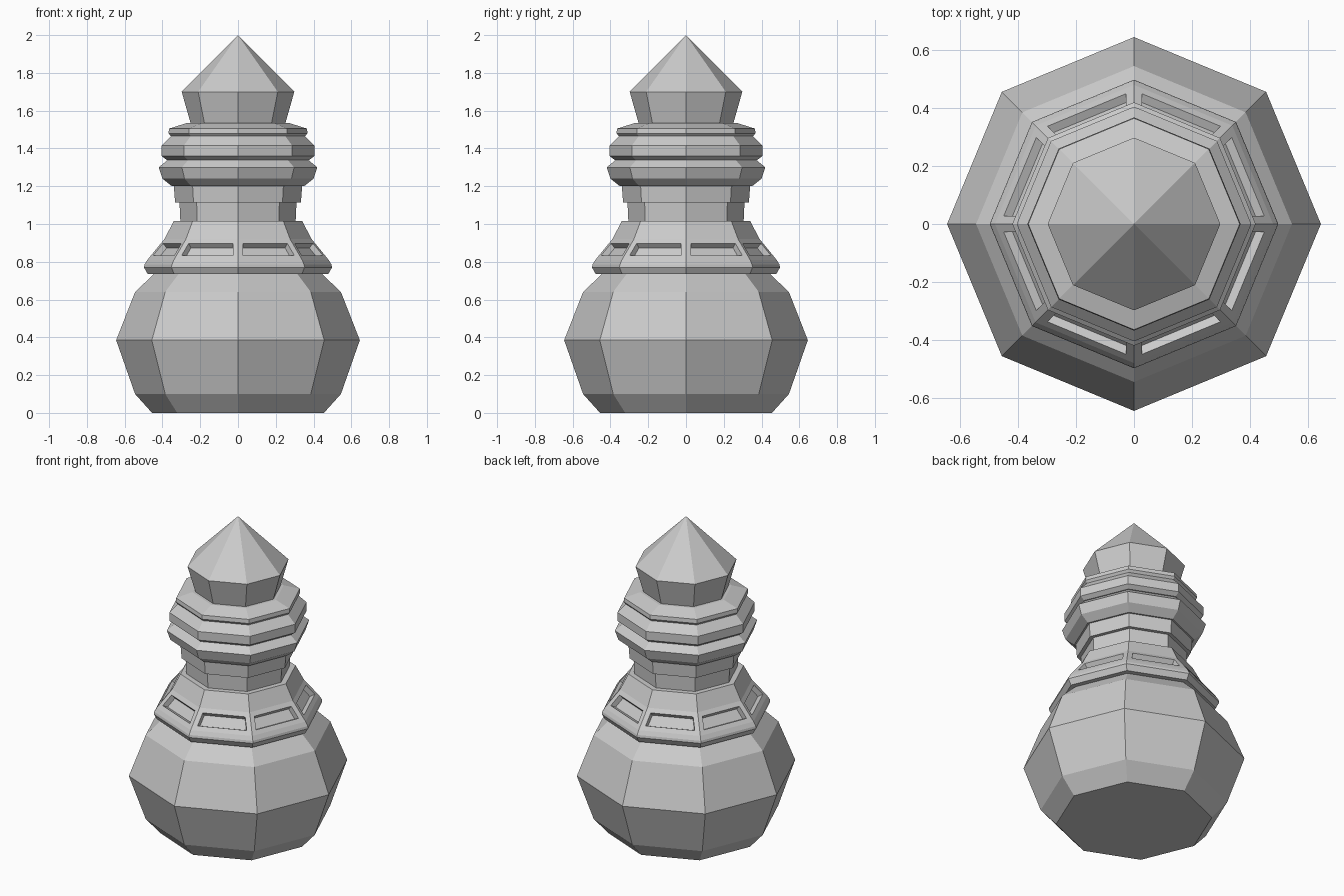
import bpy, bmesh
from math import cos, sin, pi

if "Cube" in bpy.data.objects:
    bpy.data.objects.remove(bpy.data.objects["Cube"])

SIDES = 8


def lathe(name, profile, panel_band=None):
    """Octagonal solid from a bottom-to-top (radius, z) profile."""
    bm = bmesh.new()
    rings = []
    for r, z in profile:
        if r == 0:
            rings.append([bm.verts.new((0, 0, z))] * SIDES)
        else:
            rings.append([bm.verts.new((r * cos(2 * pi * i / SIDES),
                                        r * sin(2 * pi * i / SIDES), z))
                          for i in range(SIDES)])
    panels = []
    for k in range(len(rings) - 1):
        a, b = rings[k], rings[k + 1]
        for i in range(SIDES):
            j = (i + 1) % SIDES
            quad = [a[i], a[j], b[j], b[i]]
            f = bm.faces.new(list(dict.fromkeys(quad)))
            if k == panel_band:
                panels.append(f)
    # close the open ends
    bm.faces.new(rings[0][::-1])
    if profile[-1][0] > 0:
        bm.faces.new(rings[-1])
    bm.normal_update()
    # framed, sunken panels on the chosen band
    if panels:
        bmesh.ops.inset_individual(bm, faces=panels, thickness=0.029, use_even_offset=True)
        bmesh.ops.inset_individual(bm, faces=panels, thickness=0.007, depth=-0.03,
                                   use_even_offset=True)
    me = bpy.data.meshes.new(name)
    bm.to_mesh(me)
    bm.free()
    ob = bpy.data.objects.new(name, me)
    bpy.context.collection.objects.link(ob)
    return ob


# Bulbous base
lathe("base_bulb", [(0.455, 0), (0.545, 0.10), (0.645, 0.385), (0.545, 0.64), (0.44, 0.74)])
# Flared collar with eight recessed panels
lathe("panelled_collar", [(0.478, 0.735), (0.498, 0.77), (0.495, 0.785), (0.48, 0.81),
                          (0.39, 0.92), (0.34, 1.015)], panel_band=3)
# Neck and its upper block
lathe("neck", [(0.305, 1.01), (0.31, 1.12)])
lathe("neck_block", [(0.333, 1.115), (0.34, 1.205)])
# Stacked rings
lathe("lower_ring", [(0.35, 1.20), (0.40, 1.24), (0.42, 1.30), (0.365, 1.345)])
lathe("middle_ring", [(0.378, 1.34), (0.405, 1.36), (0.405, 1.415), (0.35, 1.47)])
lathe("upper_ring", [(0.355, 1.465), (0.368, 1.48), (0.365, 1.505), (0.27, 1.535)])
# Pointed head
lathe("pointed_head", [(0.25, 1.53), (0.298, 1.70), (0, 2.0)])
